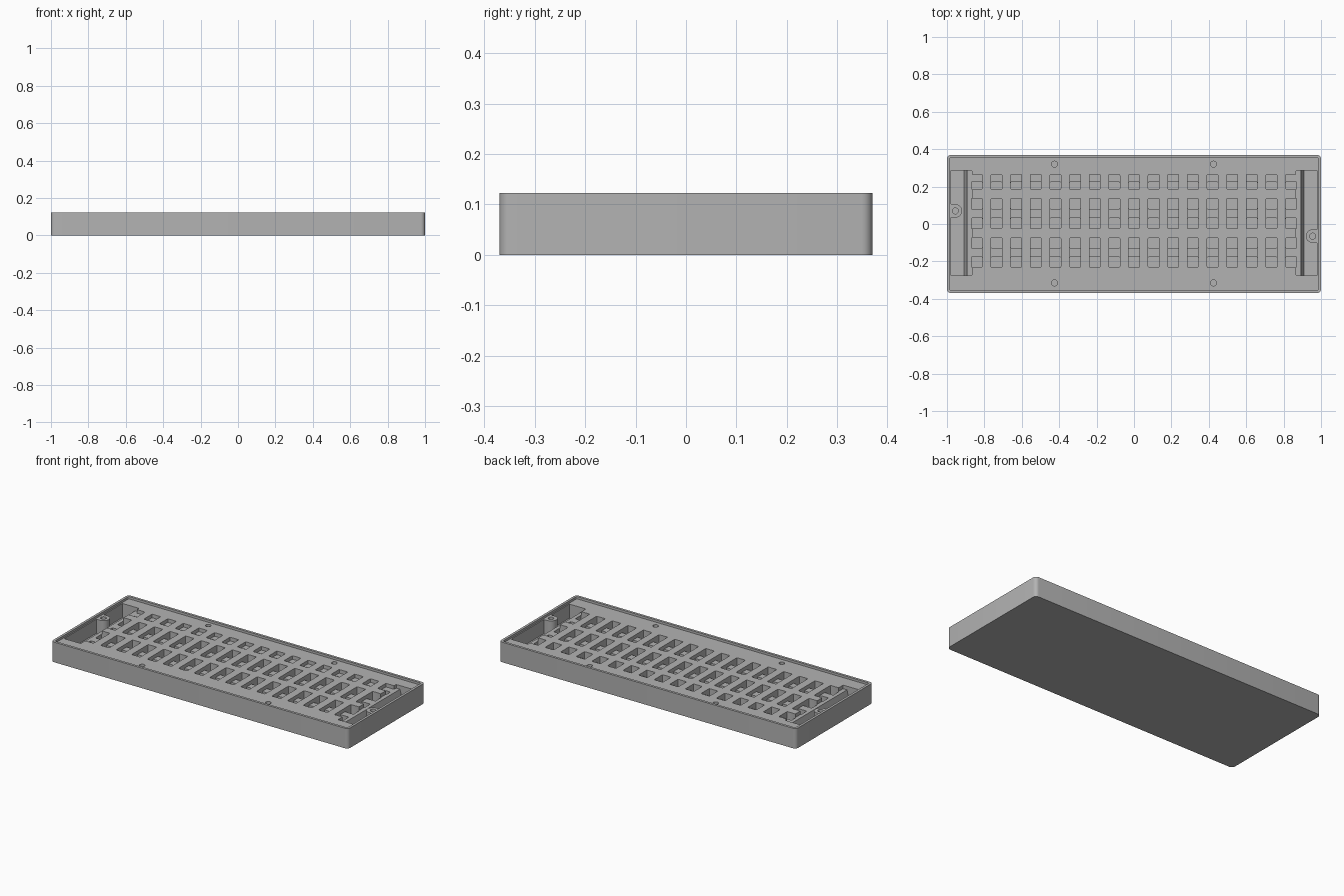
import bpy, bmesh, math

if "Cube" in bpy.data.objects:
    bpy.data.objects.remove(bpy.data.objects["Cube"])

grey = bpy.data.materials.new("matte grey")
grey.diffuse_color = (0.45, 0.45, 0.45, 1)
grey.use_nodes = True
grey.node_tree.nodes["Principled BSDF"].inputs["Base Color"].default_value = grey.diffuse_color

H, DECK, FLOOR = 0.122, 0.108, 0.022      # rim, plate and inner floor heights
PITCH, SLOT = 0.105, 0.058                # column spacing and slot width


def make_object(name, bm):
    bmesh.ops.recalc_face_normals(bm, faces=bm.faces)
    mesh = bpy.data.meshes.new(name)
    bm.to_mesh(mesh)
    bm.free()
    obj = bpy.data.objects.new(name, mesh)
    bpy.context.collection.objects.link(obj)
    mesh.materials.append(grey)
    return obj


def prism(bm, points, z0, z1):
    low = [bm.verts.new((x, y, z0)) for x, y in points]
    high = [bm.verts.new((x, y, z1)) for x, y in points]
    bm.faces.new(low[::-1])
    bm.faces.new(high)
    for i in range(len(points)):
        j = (i + 1) % len(points)
        bm.faces.new((low[i], low[j], high[j], high[i]))


def rounded(x0, x1, y0, y1, r, n=4):
    pts = []
    for k, (cx, cy) in enumerate(((x1 - r, y1 - r), (x0 + r, y1 - r),
                                  (x0 + r, y0 + r), (x1 - r, y0 + r))):
        for i in range(n + 1):
            a = (k + i / n) * math.pi / 2
            pts.append((cx + r * math.cos(a), cy + r * math.sin(a)))
    return pts


def circle(cx, cy, r, n=24):
    return [(cx + r * math.cos(2 * math.pi * i / n),
             cy + r * math.sin(2 * math.pi * i / n)) for i in range(n)]


def cut(body, bm):
    tool = make_object("cutter", bm)
    mod = body.modifiers.new("cut", 'BOOLEAN')
    mod.operation, mod.solver, mod.object = 'DIFFERENCE', 'EXACT', tool
    bpy.context.view_layer.objects.active = body
    bpy.ops.object.modifier_apply(modifier=mod.name)
    bpy.data.objects.remove(tool)


# Outer case with rounded corners
bm = bmesh.new()
prism(bm, rounded(-1, 1, -0.37, 0.37, 0.022, 6), 0, H)
case = make_object("tray_case", bm)

# Plate recess inside the rim
bm = bmesh.new()
prism(bm, rounded(-0.985, 0.985, -0.355, 0.355, 0.008), DECK, H + 0.05)
cut(case, bm)

# Shallow slots and the shallow end strips they run into
bm = bmesh.new()
ROWS = ((0.185, 0.265), (-0.025, 0.137), (-0.232, -0.073))
for col in range(-8, 9):
    for y0, y1 in ROWS:
        prism(bm, rounded(col * PITCH - SLOT / 2, col * PITCH + SLOT / 2, y0, y1, 0.005, 2),
              DECK - 0.022, H + 0.05)
cut(case, bm)
bm = bmesh.new()
for s in (-1, 1):
    x0, x1 = sorted((s * 0.866, s * 0.9))
    prism(bm, rounded(x0, x1, -0.275, 0.285, 0.005, 2), DECK - 0.022, H + 0.05)
cut(case, bm)

# Deep wells, one or two in each slot
bm = bmesh.new()
for col in range(-8, 9):
    for y0, y1 in ((0.185, 0.225), (0.08, 0.137), (-0.025, 0.032), (-0.13, -0.073), (-0.232, -0.175)):
        x = col * PITCH
        prism(bm, rounded(x - SLOT / 2, x + SLOT / 2, y0, y1, 0.005, 2), FLOOR, H + 0.05)
cut(case, bm)

# Deep end pockets with a sloping inner wall
bm = bmesh.new()
for s in (-1, 1):
    profile = ((s * 0.978, FLOOR), (s * 0.908, FLOOR), (s * 0.886, DECK), (s * 0.886, H + 0.05), (s * 0.978, H + 0.05))
    ends = [[bm.verts.new((x, y, z)) for x, z in profile] for y in (-0.275, 0.285)]
    bm.faces.new(ends[0])
    bm.faces.new(ends[1][::-1])
    for i in range(5):
        j = (i + 1) % 5
        bm.faces.new((ends[0][i], ends[1][i], ends[1][j], ends[0][j]))
cut(case, bm)

# Screw holes in the long edges
bm = bmesh.new()
for x in (-0.425, 0.425):
    for y in (-0.315, 0.32):
        prism(bm, circle(x, y, 0.016), 0.05, H + 0.05)
cut(case, bm)

# Screw bosses joined to the end walls
for name, s, y in (("left_boss", -1, 0.07), ("right_boss", 1, -0.065)):
    arc = [(s * (0.955 - 0.036 * math.sin(math.pi * i / 16)),
            y + 0.036 * math.cos(math.pi * i / 16)) for i in range(17)]
    bm = bmesh.new()
    prism(bm, [(s * 0.982, y + 0.036)] + arc + [(s * 0.982, y - 0.036)], FLOOR - 0.004, DECK)
    boss = make_object(name, bm)
    bm = bmesh.new()
    prism(bm, circle(s * 0.955, y, 0.016), 0.05, H + 0.05)
    cut(boss, bm)

# Smooth the round corners, keep the machined edges sharp
for obj in bpy.context.scene.objects:
    obj.select_set(True)
bpy.context.view_layer.objects.active = case
bpy.ops.object.shade_smooth_by_angle(angle=math.radians(30))
